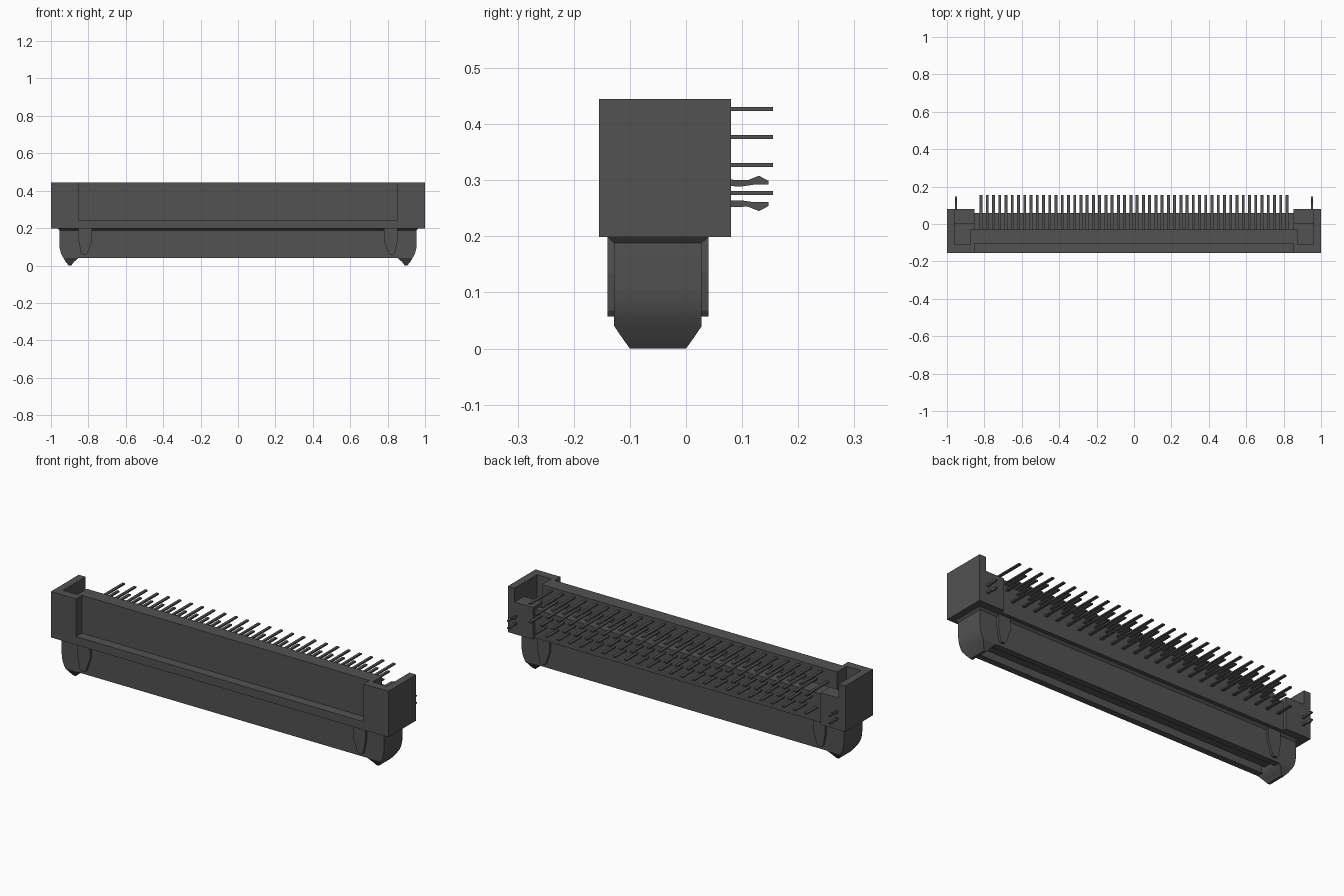
import bpy
import bmesh
import math
from mathutils import Vector

cube = bpy.data.objects.get("Cube")
if cube:
    bpy.data.objects.remove(cube, do_unlink=True)

# One dark grey plastic for everything
plastic = bpy.data.materials.new("dark_grey")
plastic.use_nodes = True
GREY = (0.085, 0.085, 0.085, 1.0)
plastic.diffuse_color = GREY
bsdf = plastic.node_tree.nodes["Principled BSDF"]
bsdf.inputs["Base Color"].default_value = GREY
bsdf.inputs["Roughness"].default_value = 0.6


def finish(name, bm):
    bmesh.ops.recalc_face_normals(bm, faces=bm.faces)
    mesh = bpy.data.meshes.new(name)
    bm.to_mesh(mesh)
    bm.free()
    mesh.materials.append(plastic)
    obj = bpy.data.objects.new(name, mesh)
    bpy.context.collection.objects.link(obj)
    return obj


def loft(bm, rings):
    """Skin a list of equal-length point rings and cap both ends."""
    rows = [[bm.verts.new(p) for p in ring] for ring in rings]
    n = len(rows[0])
    for a, b in zip(rows, rows[1:]):
        for i in range(n):
            j = (i + 1) % n
            bm.faces.new((a[i], a[j], b[j], b[i]))
    bm.faces.new(rows[0])
    bm.faces.new(rows[-1])


def prism(bm, pts, axis, lo, hi):
    """Extrude a 2D profile along an axis from lo to hi."""
    def ring(d):
        out = []
        for p in pts:
            c = list(p)
            c.insert(axis, d)
            out.append(Vector(c))
        return out
    loft(bm, [ring(lo), ring(hi)])


def rect(x0, x1, y0, y1):
    return [(x0, y0), (x1, y0), (x1, y1), (x0, y1)]


def box(bm, x0, x1, y0, y1, z0, z1):
    prism(bm, rect(x0, x1, y0, y1), 2, z0, z1)


def stack(bm, levels):
    """Loft rectangles given as z, x0, x1, y0, y1."""
    loft(bm, [[Vector((x, y, z)) for x, y in rect(*r)] for z, *r in levels])


def part(name, build):
    bm = bmesh.new()
    build(bm)
    return finish(name, bm)


def mirrored(name, build):
    """Build a +x part and its -x mirror copy."""
    pair = []
    for side, s in (("left", 1), ("right", -1)):
        bm = bmesh.new()
        build(bm)
        for v in bm.verts:
            v.co.x *= s
        pair.append(finish(f"{side}_{name}", bm))
    return pair


# Housing: front ledge, upright wall and a rear step under the upper pins
BOTTOM, TOP, STEP = 0.199, 0.445, 0.352
housing = [(-0.155, BOTTOM), (0.06, BOTTOM), (0.06, STEP), (-0.03, STEP),
           (-0.03, TOP), (-0.105, TOP), (-0.105, 0.243), (-0.155, 0.243)]
part("housing", lambda bm: prism(bm, housing, 0, -0.852, 0.852))


# End blocks with a deep pocket, open to the top and back
def end_block(bm):
    box(bm, 0.852, 1.0, -0.155, 0.08, BOTTOM, 0.26)
    hollow = [(0.852, -0.155), (1.0, -0.155), (1.0, 0.08), (0.852, 0.08),
              (0.852, 0.0), (0.96, 0.0), (0.96, -0.11), (0.875, -0.11),
              (0.875, -0.03), (0.852, -0.03)]
    prism(bm, hollow, 2, 0.26, 0.37)
    walls = [(0.852, -0.155), (1.0, -0.155), (1.0, 0.08), (0.96, 0.08),
             (0.96, -0.11), (0.875, -0.11), (0.875, -0.03), (0.852, -0.03)]
    prism(bm, walls, 2, 0.37, TOP)


mirrored("end_block", end_block)


# Plug skirt: two long walls, the slot roof and a centre tongue
def skirt(bm):
    for y0, y1 in ((-0.128, -0.095), (-0.005, 0.028)):
        box(bm, -0.86, 0.86, y0, y1, 0.04, BOTTOM)
    box(bm, -0.86, 0.86, -0.095, -0.005, 0.15, BOTTOM)
    box(bm, -0.86, 0.86, -0.072, -0.028, 0.06, 0.15)


part("plug_skirt", skirt)

# Chamfered collar where the skirt meets the housing
part("skirt_collar", lambda bm: stack(bm, [
    (0.188, -0.955, 0.955, -0.128, 0.028),
    (BOTTOM, -0.965, 0.965, -0.14, 0.04)]))


# Rounded end guides with tapered tips
def end_guide(bm):
    stack(bm, [(BOTTOM, 0.85, 0.955, -0.128, 0.028),
               (0.11, 0.85, 0.955, -0.128, 0.028),
               (0.09, 0.85, 0.953, -0.128, 0.028),
               (0.07, 0.85, 0.948, -0.128, 0.028),
               (0.055, 0.85, 0.942, -0.128, 0.028),
               (0.04, 0.855, 0.933, -0.128, 0.028),
               (0.018, 0.878, 0.92, -0.113, 0.013),
               (0.0, 0.892, 0.905, -0.1, 0.0)])


for guide in mirrored("end_guide", end_guide):
    bpy.ops.object.select_all(action="DESELECT")
    guide.select_set(True)
    bpy.context.view_layer.objects.active = guide
    bpy.ops.object.shade_smooth_by_angle(angle=math.radians(28))

# Tapered ribs on the front and back of the skirt
rib = [(0.78, BOTTOM), (0.78, 0.135), (0.803, 0.068), (0.812, 0.057),
       (0.832, 0.057), (0.84, 0.068), (0.853, 0.135), (0.853, BOTTOM)]


def ribs(bm):
    prism(bm, rib, 1, -0.14, -0.12)
    prism(bm, rib, 1, 0.02, 0.04)


mirrored("skirt_ribs", ribs)

# Four rows of contact pins, alternate rows staggered by half a pitch
PITCH = 0.0334
for row, z in enumerate((0.427, 0.377, 0.327, 0.277)):
    def pins(bm):
        for i in range(25):
            x = (2 * i + 1 - row % 2 - 24.5) * PITCH
            box(bm, x - 0.0075, x + 0.0075, -0.04, 0.155, z - 0.0035, z + 0.0035)
    part(f"contact_pins_row_{row + 1}", pins)

# Forked board locks at each end
prong = [(0.05, 0.290), (0.1, 0.289), (0.12, 0.292), (0.147, 0.292),
         (0.147, 0.299), (0.13, 0.308), (0.11, 0.300), (0.05, 0.302)]


def board_lock(bm):
    prism(bm, prong, 0, 0.947, 0.957)
    prism(bm, [(y, 0.553 - z) for y, z in prong], 0, 0.947, 0.957)


mirrored("board_lock", board_lock)
